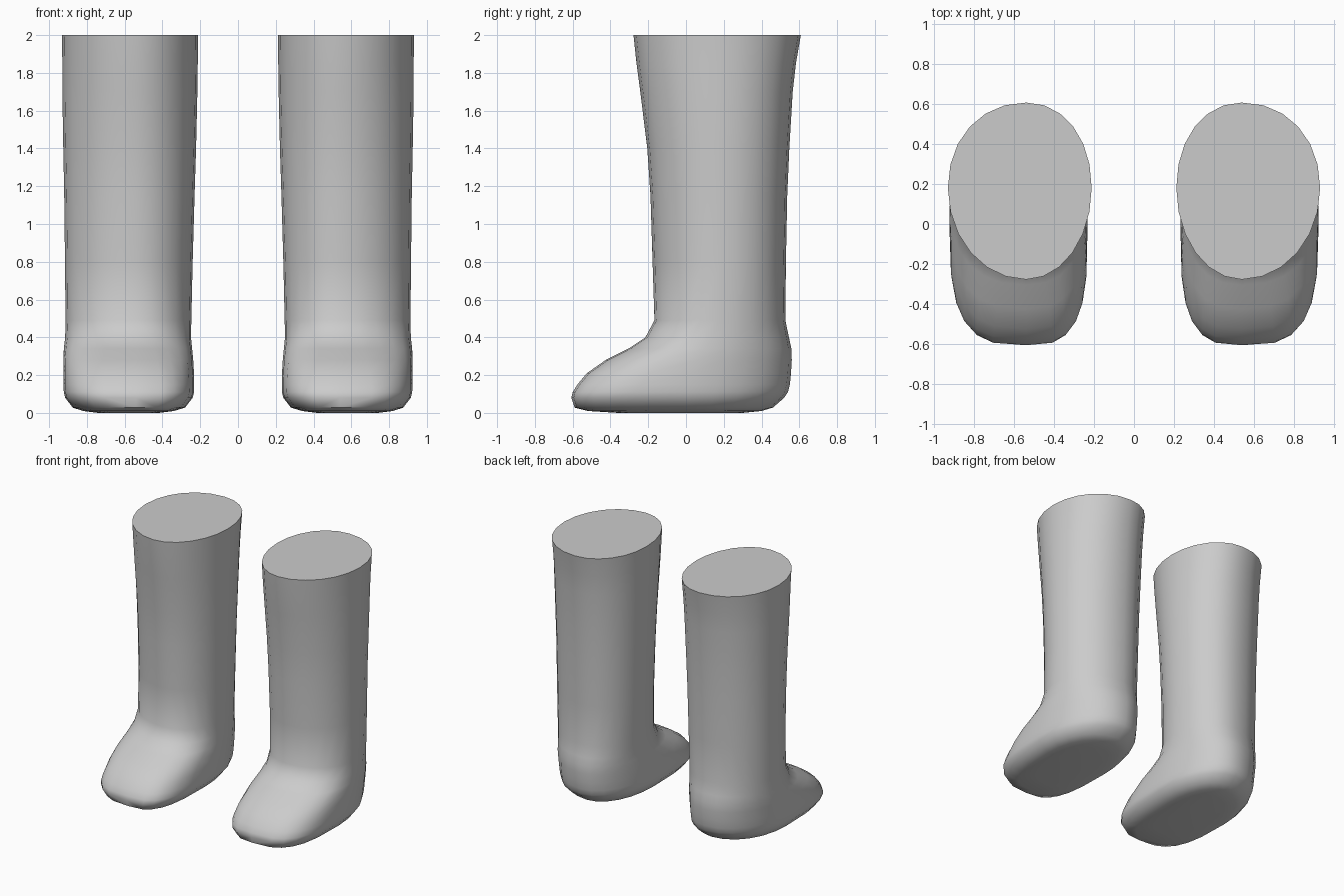
import bpy, bmesh, math

cube = bpy.data.objects.get("Cube")
if cube:
    bpy.data.objects.remove(cube, do_unlink=True)

grey = bpy.data.materials.new("plain grey")
grey.use_nodes = True
COLOUR = (0.6, 0.6, 0.6, 1)
grey.diffuse_color = COLOUR
grey.node_tree.nodes["Principled BSDF"].inputs["Base Color"].default_value = COLOUR

SIDES = 24
XC = 0.54  # lengthwise middle line of a boot

# Cross-sections: height, inner x, outer x, front y, back y, widest y, front squareness
RINGS = [
    (0.000, 0.42, 0.74, -0.36, 0.30, 0.00, 2.8),
    (0.010, 0.34, 0.82, -0.52, 0.40, 0.00, 3.0),
    (0.028, 0.28, 0.875, -0.59, 0.46, 0.00, 3.2),
    (0.080, 0.24, 0.915, -0.607, 0.52, 0.00, 3.3),
    (0.110, 0.232, 0.922, -0.60, 0.54, 0.00, 3.3),
    (0.150, 0.232, 0.925, -0.575, 0.55, 0.01, 3.2),
    (0.210, 0.233, 0.925, -0.525, 0.556, 0.03, 3.0),
    (0.280, 0.237, 0.925, -0.425, 0.56, 0.06, 2.7),
    (0.340, 0.243, 0.922, -0.305, 0.558, 0.10, 2.4),
    (0.400, 0.249, 0.915, -0.215, 0.545, 0.14, 2.2),
    (0.490, 0.247, 0.913, -0.167, 0.526, 0.17, 2.1),
    (0.800, 0.24, 0.916, -0.177, 0.529, 0.18, 2.0),
    (1.150, 0.23, 0.92, -0.188, 0.536, 0.18, 2.0),
    (1.400, 0.222, 0.925, -0.205, 0.547, 0.18, 2.0),
    (1.700, 0.215, 0.93, -0.242, 0.565, 0.18, 2.0),
    (1.850, 0.213, 0.93, -0.262, 0.582, 0.18, 2.0),
    (2.000, 0.212, 0.932, -0.278, 0.608, 0.18, 2.0),
]


def power(value, exponent):
    return math.copysign(abs(value) ** exponent, value)


def ring_points(z, inner, outer, front, back, mid, square):
    for i in range(SIDES):
        a = 2 * math.pi * i / SIDES
        c, s = math.cos(a), math.sin(a)
        n = square if s < 0 else 2.1
        u, v = power(c, 2 / n), power(s, 2 / n)
        x = XC + u * ((outer - XC) if u > 0 else (XC - inner))
        y = mid + v * ((back - mid) if v > 0 else (mid - front))
        yield x, y, z


def make_boot(name, side):
    bm = bmesh.new()
    loops = [[bm.verts.new((side * x, y, z)) for x, y, z in ring_points(*r)] for r in RINGS]
    # walls between neighbouring cross-sections
    for low, high in zip(loops, loops[1:]):
        for i in range(SIDES):
            j = (i + 1) % SIDES
            bm.faces.new((low[i], low[j], high[j], high[i]))
    # flat sole and flat top
    bm.faces.new(loops[0])
    bm.faces.new(loops[-1])
    bmesh.ops.recalc_face_normals(bm, faces=bm.faces)
    mesh = bpy.data.meshes.new(name)
    bm.to_mesh(mesh)
    bm.free()
    mesh.materials.append(grey)
    boot = bpy.data.objects.new(name, mesh)
    bpy.context.collection.objects.link(boot)
    bpy.ops.object.select_all(action="DESELECT")
    boot.select_set(True)
    bpy.context.view_layer.objects.active = boot
    bpy.ops.object.shade_smooth_by_angle(angle=math.radians(55))


make_boot("left_boot", 1)
make_boot("right_boot", -1)
